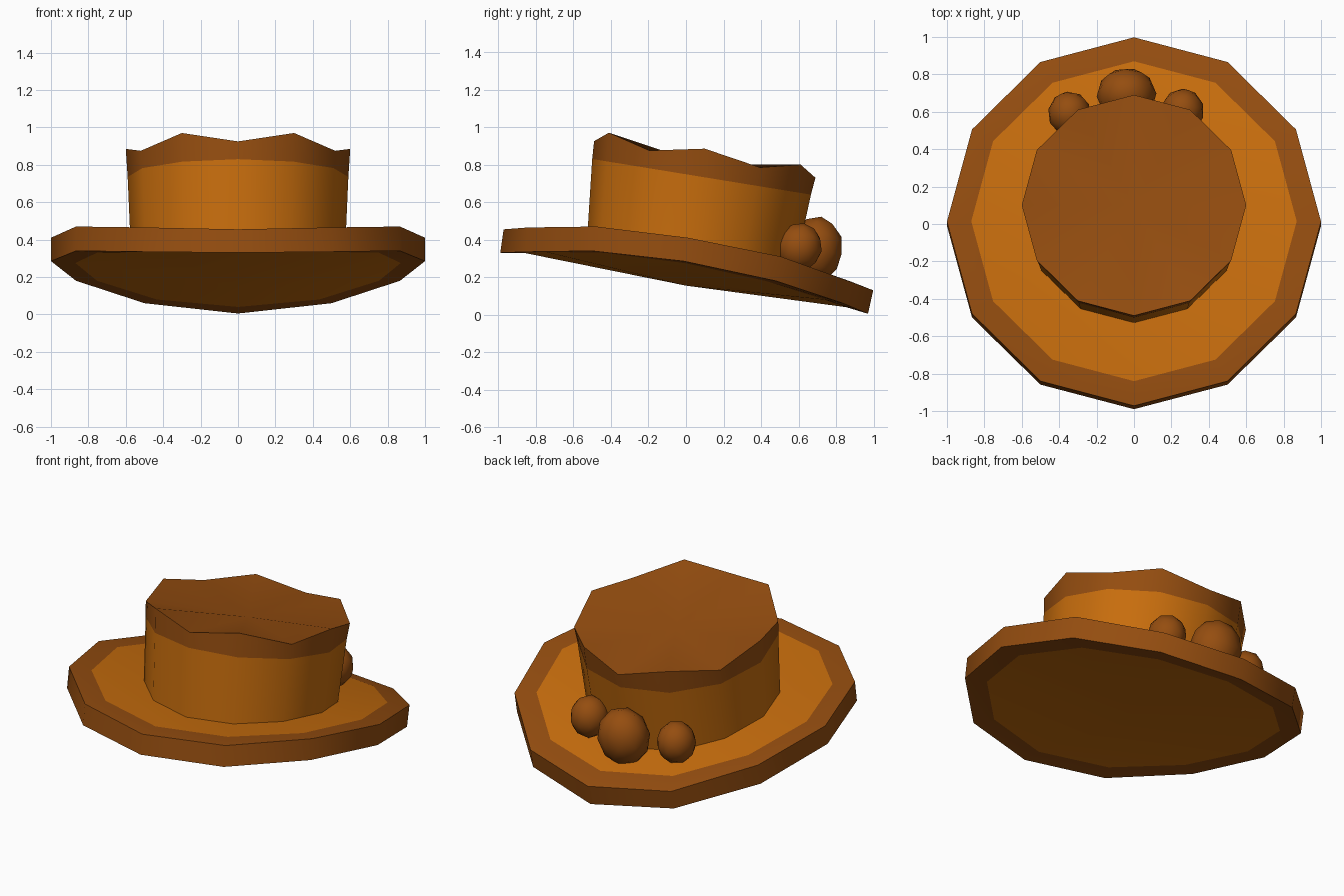
import bpy, bmesh
from math import sin, cos, pi, radians
from mathutils import Matrix, Vector

SIDES = 12
cube = bpy.data.objects.get("Cube")
if cube:
    bpy.data.objects.remove(cube, do_unlink=True)


def material(name, colour):
    m = bpy.data.materials.new(name)
    m.use_nodes = True
    m.diffuse_color = colour
    bsdf = next(n for n in m.node_tree.nodes if n.type == 'BSDF_PRINCIPLED')
    bsdf.inputs["Base Color"].default_value = colour
    bsdf.inputs["Roughness"].default_value = 0.8
    return m


ORANGE = material("warm orange", (0.58, 0.155, 0.004, 1))
BROWN = material("rust brown", (0.30, 0.075, 0.005, 1))


def ring(rx, ry, cy, heights):
    """Twelve-sided ring; heights run from back to front and are mirrored."""
    pts = []
    for i in range(SIDES):
        a = 2 * pi * i / SIDES
        pts.append(Vector((rx * sin(a), cy + ry * cos(a), heights[min(i, SIDES - i)])))
    return pts


def tilted(rx, ry, cy, back, front):
    """Twelve-sided ring lying in a plane that slopes from back to front."""
    mid, half = (back + front) / 2, (back - front) / 2
    return ring(rx, ry, cy, [mid + half * cos(pi * i / 6) for i in range(7)])


def finish(name, bm, angle):
    bmesh.ops.recalc_face_normals(bm, faces=bm.faces)
    mesh = bpy.data.meshes.new(name)
    bm.to_mesh(mesh)
    bm.free()
    ob = bpy.data.objects.new(name, mesh)
    bpy.context.collection.objects.link(ob)
    mesh.materials.append(ORANGE)
    mesh.materials.append(BROWN)
    bpy.ops.object.select_all(action='DESELECT')
    bpy.context.view_layer.objects.active = ob
    ob.select_set(True)
    bpy.ops.object.shade_smooth_by_angle(angle=radians(angle))
    return ob


def loft(name, start, rings, end, colours, angle=40):
    """Skin rings between two centre points; one colour index per strip."""
    bm = bmesh.new()
    loops = [[bm.verts.new(p) for p in r] for r in rings]
    first, last = bm.verts.new(start), bm.verts.new(end)
    for i in range(SIDES):
        j = (i + 1) % SIDES
        strips = [(first, loops[0][i], loops[0][j])]
        strips += [(a[i], a[j], b[j], b[i]) for a, b in zip(loops, loops[1:])]
        strips.append((last, loops[-1][j], loops[-1][i]))
        for verts, colour in zip(strips, colours):
            bm.faces.new(verts).material_index = colour
    return finish(name, bm, angle)


# Brim: dished disc that droops at the back, with a darker rim
rim_top = [0.13, 0.18, 0.31, 0.41, 0.47, 0.465, 0.455]
rim_low = [0.005, 0.06, 0.18, 0.285, 0.34, 0.335, 0.33]
inner_top = [0.18, 0.22, 0.32, 0.405, 0.45, 0.46, 0.455]
inner_low = [0.04, 0.08, 0.18, 0.275, 0.33, 0.335, 0.33]
loft("brim", (0, 0.02, 0.29),
     [ring(0.87, 0.855, 0.015, inner_top), ring(1, 0.985, 0.013, rim_top),
      ring(1, 0.98, -0.01, rim_low), ring(0.87, 0.86, -0.005, inner_low)],
     (0, 0, 0.155), [0, 1, 1, 1, 0])

# Crown: flared and tilted, with a wavy darker top edge and a sunken lid
wavy = [0.73, 0.80, 0.785, 0.885, 0.875, 0.97, 0.925]
loft("crown", (0, 0.02, 0.26),
     [tilted(0.57, 0.55, 0.02, 0.20, 0.36),
      tilted(0.59, 0.583, 0.083, 0.64, 0.83),
      ring(0.6, 0.59, 0.1, wavy)],
     (0, 0.1, 0.80), [0, 0, 1, 1])

# Berries: three faceted egg shapes tucked behind the crown
berries = {"left_berry": ((0.26, 0.605, 0.36), (0.115, 0.12, 0.13)),
           "middle_berry": ((-0.04, 0.69, 0.345), (0.16, 0.145, 0.18)),
           "right_berry": ((-0.345, 0.59, 0.35), (0.115, 0.12, 0.13))}
for turn, (name, (centre, size)) in enumerate(berries.items()):
    bm = bmesh.new()
    bmesh.ops.create_icosphere(bm, subdivisions=2, radius=1)
    place = (Matrix.Translation(centre) @ Matrix.Rotation(radians(-10), 4, 'X')
             @ Matrix.Diagonal((*size, 1)) @ Matrix.Rotation(turn, 4, 'Z'))
    bmesh.ops.transform(bm, matrix=place, verts=bm.verts)
    for f in bm.faces:
        f.material_index = 1
    finish(name, bm, 60)
